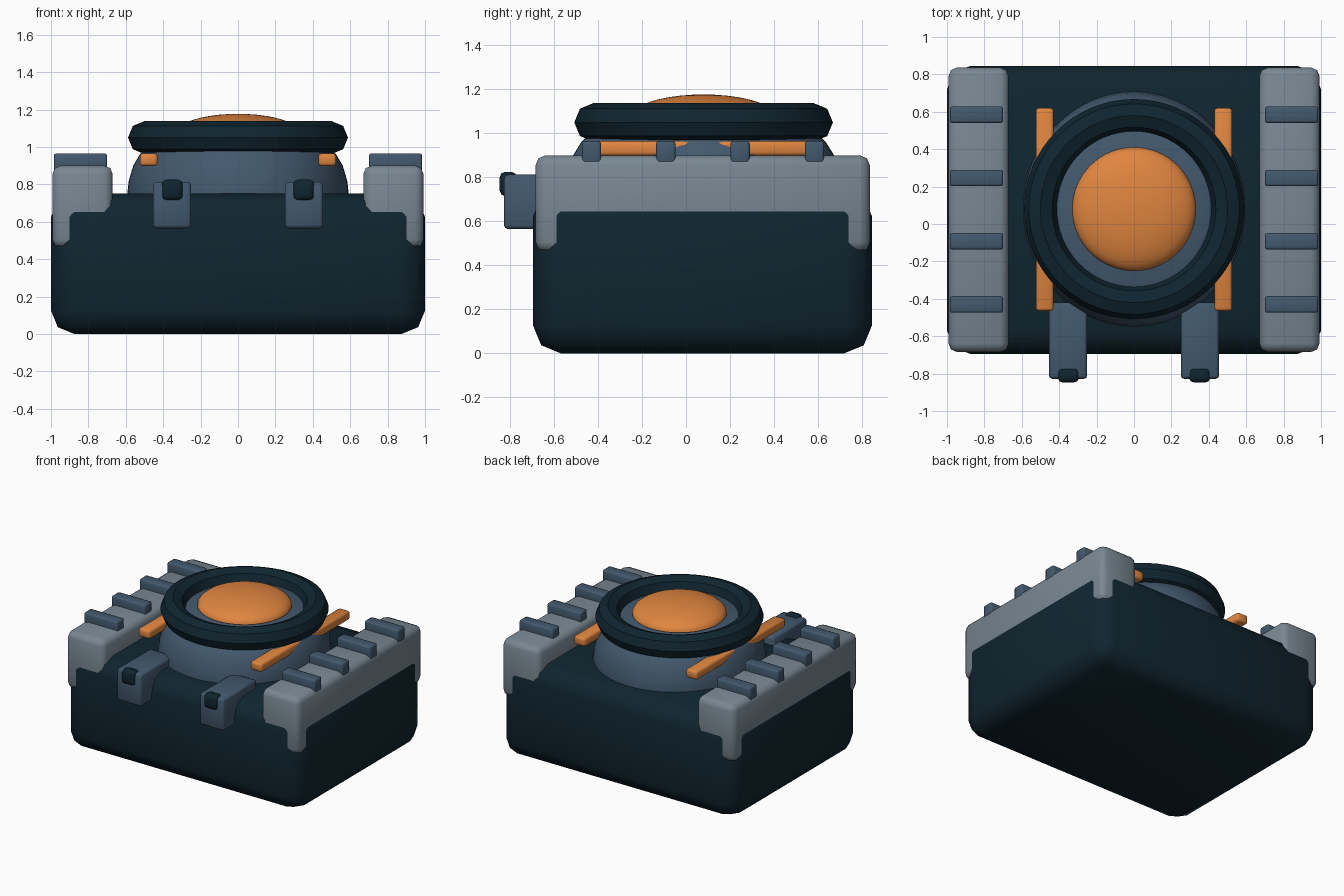
import bpy, bmesh, math

if "Cube" in bpy.data.objects:
    bpy.data.objects.remove(bpy.data.objects["Cube"])


def material(name, rgb):
    m = bpy.data.materials.new(name)
    m.diffuse_color = (*rgb, 1)
    m.use_nodes = True
    m.node_tree.nodes["Principled BSDF"].inputs["Base Color"].default_value = m.diffuse_color
    return m


NAVY = material("dark_navy", (0.0050, 0.0185, 0.0290))
GREY = material("cool_grey", (0.190, 0.245, 0.290))
BLUE = material("slate_blue", (0.056, 0.100, 0.155))
ORANGE = material("orange", (0.74, 0.235, 0.050))


def finish(bm, name, mat, angle):
    bmesh.ops.recalc_face_normals(bm, faces=bm.faces)
    me = bpy.data.meshes.new(name)
    bm.to_mesh(me)
    bm.free()
    me.materials.append(mat)
    ob = bpy.data.objects.new(name, me)
    bpy.context.collection.objects.link(ob)
    bpy.ops.object.select_all(action='DESELECT')
    ob.select_set(True)
    bpy.context.view_layer.objects.active = ob
    bpy.ops.object.shade_smooth_by_angle(angle=math.radians(angle))
    return ob


def box(name, mat, x, y, z, bevel, segments=2):
    """Bevelled box from (min, max) ranges."""
    bm = bmesh.new()
    bmesh.ops.create_cube(bm, size=1)
    for v in bm.verts:
        for i, (a, b) in enumerate((x, y, z)):
            v.co[i] = a if v.co[i] < 0 else b
    bmesh.ops.bevel(bm, geom=bm.edges[:], offset=bevel, segments=segments,
                    profile=0.5, affect='EDGES')
    return finish(bm, name, mat, 50)


def lathe(name, mat, profile, centre_y, y_scale=1, steps=64, closed=False, angle=40):
    """Spin (radius, height) points around a vertical axis."""
    bm = bmesh.new()
    vs = [bm.verts.new((r, 0, z)) for r, z in profile]
    edges = [bm.edges.new(p) for p in zip(vs, vs[1:])]
    if closed:
        edges.append(bm.edges.new((vs[-1], vs[0])))
    bmesh.ops.spin(bm, geom=vs + edges, cent=(0, 0, 0), axis=(0, 0, 1),
                   angle=2 * math.pi, steps=steps, use_duplicate=False)
    bmesh.ops.remove_doubles(bm, verts=bm.verts, dist=1e-4)
    for v in bm.verts:
        v.co.y = v.co.y * y_scale + centre_y
    return finish(bm, name, mat, angle)


# Main body
box("body", NAVY, (-1, 1), (-0.695, 0.845), (0, 0.75), 0.125)

# Mirrored parts on both sides
for side, s in (("left", -1), ("right", 1)):
    def mx(a, b):
        return tuple(sorted((a * s, b * s)))

    # Side guard: sits just inside the body walls, so it shows over the rounded edges
    box(f"side_guard_{side}", GREY, mx(0.67, 0.992), (-0.684, 0.836), (0.46, 0.9), 0.045)
    # Ribs across the guard
    for i in range(4):
        y = -0.43 + i * 0.338
        box(f"rib_{side}_{i + 1}", BLUE, mx(0.70, 0.985), (y - 0.044, y + 0.044),
            (0.86, 0.965), 0.012)
    # Long rail beside the dome
    box(f"rail_{side}", ORANGE, mx(0.43, 0.525), (-0.465, 0.62), (0.898, 0.965), 0.016)
    # Front bracket and its clip
    box(f"bracket_{side}", BLUE, mx(0.25, 0.455), (-0.828, -0.42), (0.565, 0.812), 0.018)
    box(f"clip_{side}", NAVY, mx(0.295, 0.407), (-0.847, -0.77), (0.715, 0.825), 0.024)

# Dome, ring and lens
CY = 0.08
lathe("dome", BLUE, [(0.59, 0.65), (0.592, 0.75), (0.584, 0.82), (0.56, 0.90),
                     (0.525, 0.96), (0.46, 1.03), (0.38, 1.065), (0, 1.075)], CY, 1.06)
ring = [(0.5 + 0.088 * math.cos(k * math.pi / 4), 1.05 + 0.088 * math.sin(k * math.pi / 4))
        for k in range(8)]
lathe("ring", NAVY, ring, CY, closed=True, angle=30)
lens = [(0.33 * math.cos(k * math.pi / 20), 1.075 + 0.102 * math.sin(k * math.pi / 20))
        for k in range(11)]
lathe("lens", ORANGE, lens, CY, angle=60)
